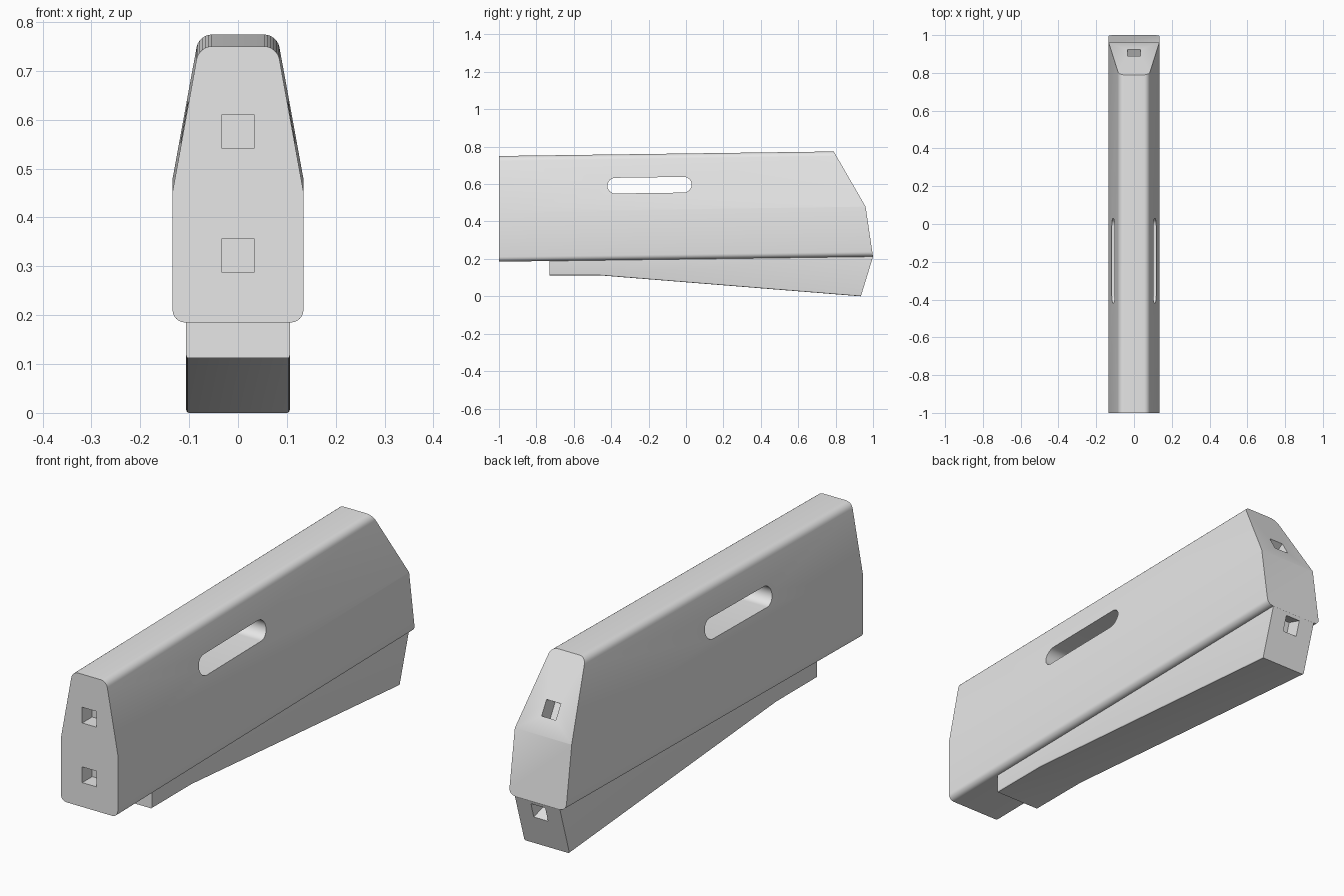
import bpy, bmesh, math
from mathutils import Matrix, Vector

if "Cube" in bpy.data.objects:
    bpy.data.objects.remove(bpy.data.objects["Cube"], do_unlink=True)

GRAY = (0.8, 0.8, 0.8, 1.0)
material = bpy.data.materials.new("plain gray")
material.use_nodes = True
material.diffuse_color = GRAY
material.node_tree.nodes["Principled BSDF"].inputs["Base Color"].default_value = GRAY


def prism(name, points, axis, lo, hi, rounded=None, radius=0.0, shear=0.0):
    """Extrude a 2D profile along x or y, rounding chosen lengthwise edges."""
    bm = bmesh.new()
    place = (lambda t, a, b: (t, a, b)) if axis == 0 else (lambda t, a, b: (a, t, b))
    ends = [[bm.verts.new(place(t, a, b)) for a, b in points] for t in (lo, hi)]
    n = len(points)
    for ring in ends:
        bm.faces.new(ring)
    for i in range(n):
        j = (i + 1) % n
        bm.faces.new((ends[0][i], ends[0][j], ends[1][j], ends[1][i]))
    if rounded:
        edges = [bm.edges.get((ends[0][i], ends[1][i])) for i in rounded]
        bmesh.ops.bevel(bm, geom=edges, offset=radius, segments=6,
                        profile=0.5, affect='EDGES')
    for v in bm.verts:
        v.co.z += shear * (v.co.y + 1)
    bmesh.ops.recalc_face_normals(bm, faces=bm.faces)
    return make_object(name, bm)


def make_object(name, bm):
    mesh = bpy.data.meshes.new(name)
    bm.to_mesh(mesh)
    bm.free()
    mesh.materials.append(material)
    obj = bpy.data.objects.new(name, mesh)
    bpy.context.collection.objects.link(obj)
    return obj


def pocket(y, z, pitch, size=0.067):
    """Cutter for a square blind hole centred on a sloping end face."""
    bm = bmesh.new()
    matrix = (Matrix.Translation(Vector((0, y, z)))
              @ Matrix.Rotation(math.radians(pitch), 4, 'X')
              @ Matrix.Diagonal((size, 2 * size, size, 1)))
    bmesh.ops.create_cube(bm, size=1, matrix=matrix)
    return make_object("pocket_cutter", bm)


def carve(obj, cutter, operation='DIFFERENCE'):
    mod = obj.modifiers.new("carve", 'BOOLEAN')
    mod.object, mod.operation, mod.solver = cutter, operation, 'EXACT'
    bpy.context.view_layer.objects.active = obj
    bpy.ops.object.modifier_apply(modifier=mod.name)


# Main body: tapered cross-section, gently rising toward the back
SLOPE = 0.0135
half = [(0.134, 0.185), (0.134, 0.452), (0.08, 0.75)]
section = half + [(-x, z) for x, z in reversed(half)]
body = prism("main_body", section, 1, -1.1, 1.1, (0, 2, 3, 5), 0.026, SLOPE)

# Trim both ends of the body to the side outline
outline = [(-1, 0), (1.03, 0), (1.0, 0.21), (0.96, 0.48), (0.79, 0.774),
           (0.705, 0.921), (-1, 0.921)]
outline[1] = (1.031, 0.0)
trim = prism("trim_cutter", outline, 0, -0.3, 0.3)

# Lower wedge, its top buried in the body
wedge_side = [(-0.73, 0.112), (-0.46, 0.112), (0.935, 0.0), (1.0, 0.212),
              (0.97, 0.26), (-0.73, 0.24)]
wedge = prism("lower_wedge", wedge_side, 0, -0.106, 0.106)
bm = bmesh.new()
bm.from_mesh(wedge.data)
low = [e for e in bm.edges if all(v.co.z < 0.12 for v in e.verts)
       and abs(e.verts[0].co.x - e.verts[1].co.x) < 0.01]
bmesh.ops.bevel(bm, geom=low, offset=0.006, segments=3, profile=0.5, affect='EDGES')
bm.to_mesh(wedge.data)
bm.free()

# Long rounded slot through both sides
R, HALF_LENGTH, STEPS = 0.042, 0.183, 16
slot_points = []
for side, start in ((1, -90), (-1, 90)):
    for i in range(STEPS + 1):
        a = math.radians(start + 180 * i / STEPS)
        slot_points.append((-0.195 + side * HALF_LENGTH + R * math.cos(a),
                            0.583 + R * math.sin(a)))
slot = prism("slot_cutter", slot_points, 0, -0.3, 0.3, shear=SLOPE)

# Square pockets on the front and back ends
front_pockets = [pocket(-1, z, 0) for z in (0.576, 0.322)]
upper_back = pocket(0.907, 0.572, 30)
lower_back = pocket(0.986, 0.165, -17)

carve(body, trim, 'INTERSECT')
for cutter in [slot, upper_back, lower_back] + front_pockets:
    carve(body, cutter)
carve(wedge, lower_back)
for cutter in [trim, slot, upper_back, lower_back] + front_pockets:
    bpy.data.objects.remove(cutter, do_unlink=True)

# Smooth the rounded edges, keep the corners sharp
for obj in (body, wedge):
    bpy.ops.object.select_all(action='DESELECT')
    obj.select_set(True)
    bpy.context.view_layer.objects.active = obj
    bpy.ops.object.shade_smooth_by_angle(angle=math.radians(30))
